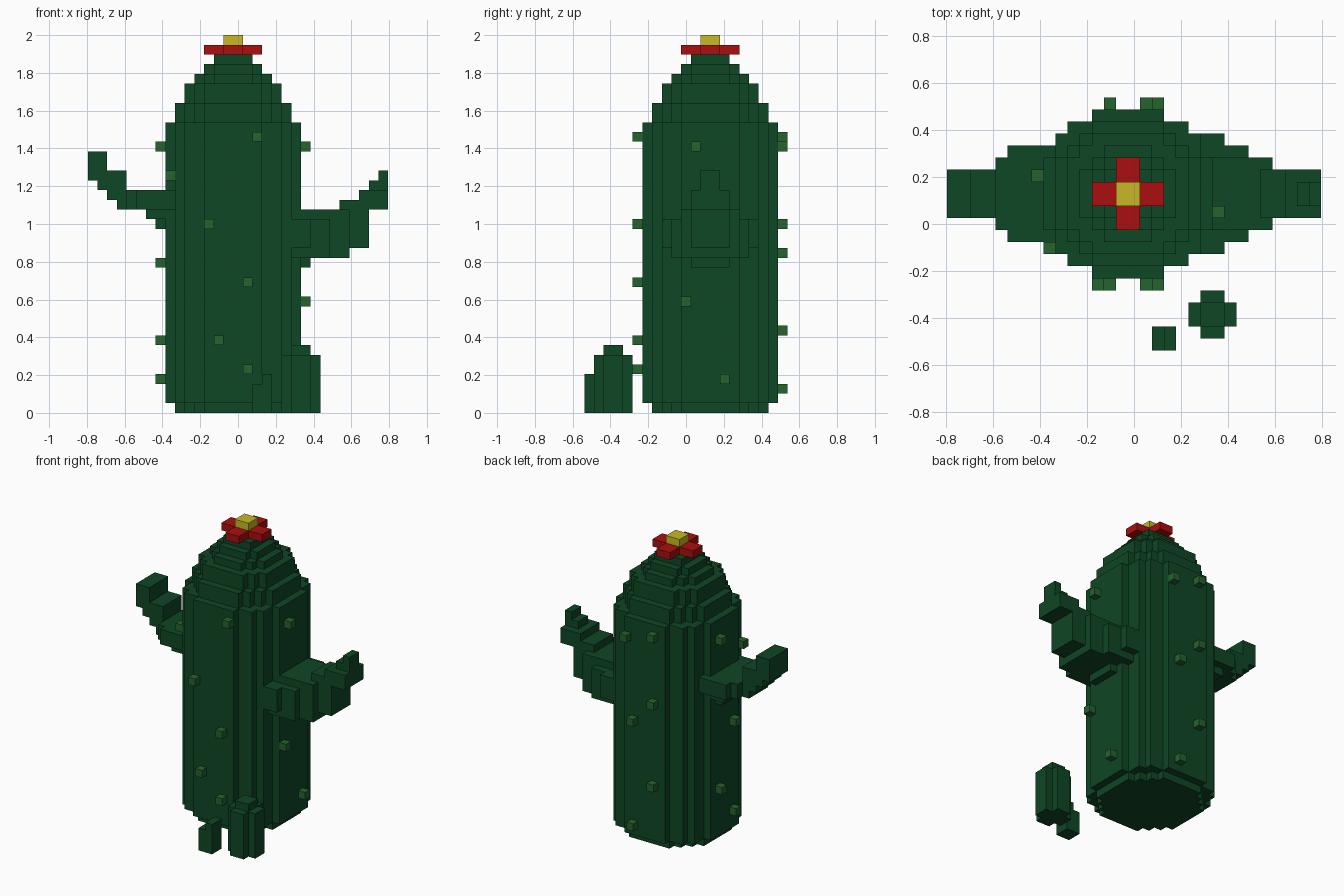
import bpy, bmesh
from mathutils import Vector

if "Cube" in bpy.data.objects:
    bpy.data.objects.remove(bpy.data.objects["Cube"])

V = 2 / 39                                   # edge length of one block
ORIGIN = Vector((-15.5 * V, -10.5 * V, 0))   # corner of the block grid
CX, CY = 15, 13                              # trunk axis in grid units


def material(name, rgb):
    m = bpy.data.materials.new(name)
    m.diffuse_color = (*rgb, 1)
    m.use_nodes = True
    m.node_tree.nodes["Principled BSDF"].inputs["Base Color"].default_value = m.diffuse_color
    return m


DARK = material("dark_green", (0.0046, 0.063, 0.018))
LIGHT = material("spine_green", (0.018, 0.125, 0.028))
RED = material("petal_red", (0.40, 0.0045, 0.0045))
YELLOW = material("flower_yellow", (0.58, 0.48, 0.02))


def box(x0, x1, y0, y1, z0, z1):
    """Blocks in a half-open grid range."""
    return {(x, y, z) for x in range(x0, x1) for y in range(y0, y1) for z in range(z0, z1)}


def disc(r, z0, z1):
    """Round layer of blocks around the trunk axis."""
    return {c for c in box(CX - r, CX + r, CY - r, CY + r, z0, z1)
            if (c[0] + .5 - CX) ** 2 + (c[1] + .5 - CY) ** 2 <= (r + .2) ** 2}


def blocks(name, cells, mat):
    """Mesh of the outer faces of a set of blocks."""
    bm = bmesh.new()
    for c in cells:
        for axis in range(3):
            for side in (0, 1):
                n = list(c)
                n[axis] += 2 * side - 1
                if tuple(n) in cells:
                    continue
                u, w = (axis + 1) % 3, (axis + 2) % 3
                loop = [(0, 0), (1, 0), (1, 1), (0, 1)]
                verts = []
                for a, b in (loop if side else loop[::-1]):
                    p = Vector(c)
                    p[axis] += side
                    p[u] += a
                    p[w] += b
                    verts.append(bm.verts.new(ORIGIN + p * V))
                bm.faces.new(verts)
    bmesh.ops.remove_doubles(bm, verts=bm.verts, dist=V * 0.01)
    me = bpy.data.meshes.new(name)
    bm.to_mesh(me)
    bm.free()
    me.materials.append(mat)
    ob = bpy.data.objects.new(name, me)
    bpy.context.collection.objects.link(ob)


# Trunk: straight column with a stepped dome
trunk = set()
for r, z0, z1 in [(6, 0, 1), (7, 1, 30), (6, 30, 32), (5, 32, 34),
                  (4, 34, 35), (3, 35, 36), (2, 36, 37)]:
    trunk |= disc(r, z0, z1)
blocks("trunk", trunk, DARK)


# Arms: per column x -> (bottom, top, half width), limited by half width per layer
def arm(name, columns, layer_width):
    cells = set()
    for x, (z0, z1, hw) in columns.items():
        for z in range(z0, z1):
            h = min(hw, layer_width.get(z, 9))
            cells |= box(x, x + 1, CY - h, CY + h, z, z + 1)
    blocks(name, cells - trunk, DARK)


arm("right_arm",
    {21: (15, 21, 5), 22: (15, 21, 5), 23: (16, 21, 4), 24: (16, 21, 4), 25: (16, 21, 3),
     26: (16, 22, 3), 27: (17, 22, 2), 28: (17, 23, 2), 29: (21, 24, 2), 30: (21, 25, 2)},
    {15: 2, 16: 4, 20: 3, 21: 2, 22: 2, 23: 1, 24: 1})
arm("left_arm",
    {0: (24, 27, 2), 1: (23, 27, 2), 2: (22, 25, 2), 3: (21, 25, 2), 4: (21, 23, 3),
     5: (21, 23, 4), 6: (20, 23, 4), 7: (19, 23, 4), 8: (19, 23, 4)},
    {19: 2, 20: 3})

# Young shoots on the ground in front
blocks("shoot_large", box(20, 24, 2, 4, 0, 6) | box(21, 23, 1, 5, 0, 6)
       | box(21, 23, 2, 4, 6, 7), DARK)
blocks("shoot_small", box(17, 18, 0, 2, 0, 3) | box(18, 19, 0, 2, 0, 4), DARK)

# Spines: single blocks on each side of the trunk
front = {(x, 5, z) for x, z in [(17, 28), (12, 19), (16, 13), (13, 7), (16, 4)]}
back = {(x, 20, z) for x, z in [(13, 28), (17, 27), (13, 19), (16, 16), (13, 8), (16, 2)]}
left = {(7, y, z) for y, z in [(14, 27), (11, 15), (14, 7), (11, 3)]} | {(8, 8, 24)}
right = {(22, y, z) for y, z in [(11, 27), (10, 11), (14, 3)]}
for side, cells in [("front", front), ("back", back), ("left", left), ("right", right)]:
    blocks(side + "_spines", cells, LIGHT)

# Flower: red cross of petals with a yellow centre
centre = box(14, 16, 12, 14, 37, 39)
blocks("petals", (box(12, 18, 12, 14, 37, 38) | box(14, 16, 10, 16, 37, 38)) - centre, RED)
blocks("flower_centre", centre, YELLOW)
